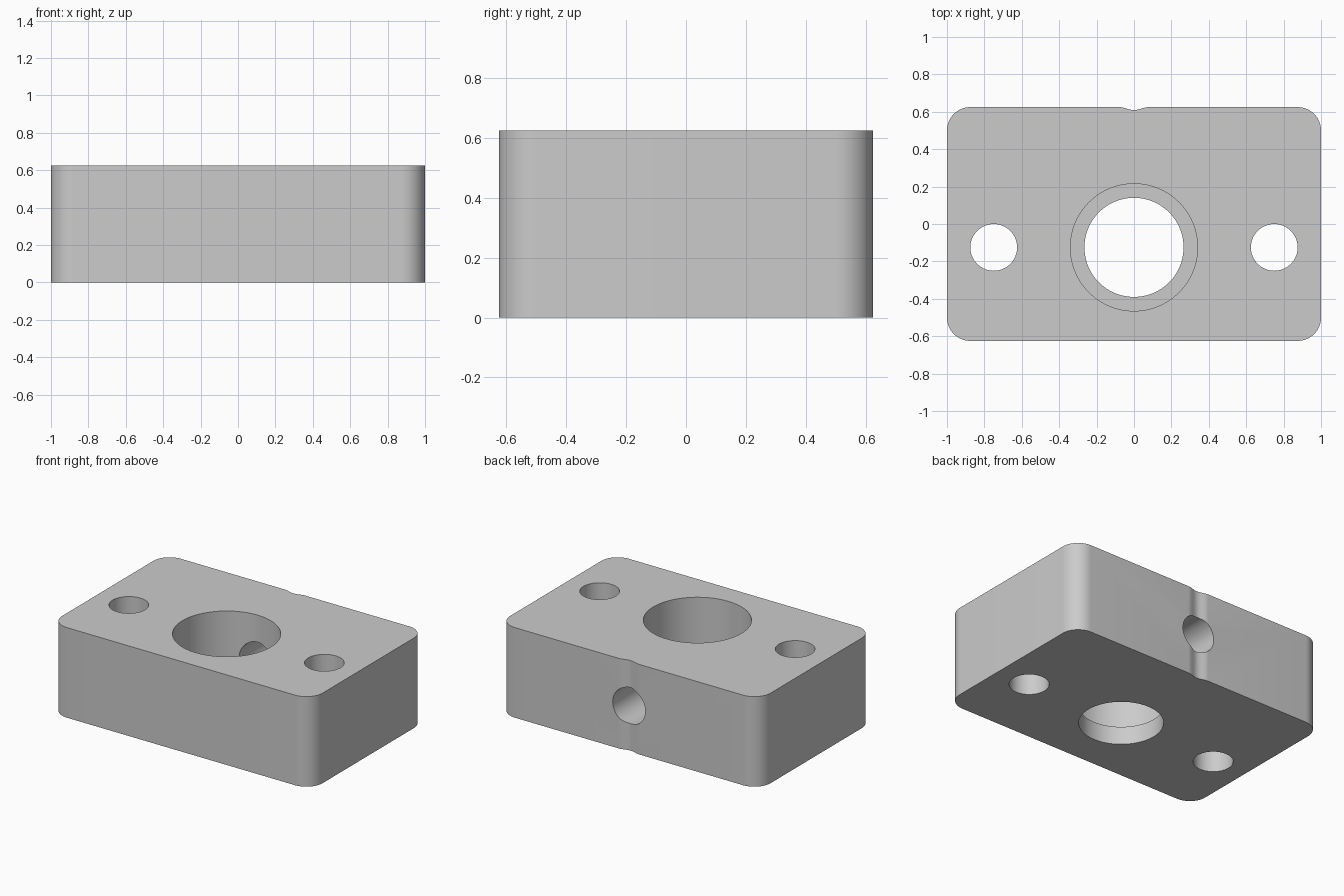
import bpy, bmesh, math
from mathutils import Vector

if "Cube" in bpy.data.objects:
    bpy.data.objects.remove(bpy.data.objects["Cube"])

HEIGHT, HALF_X, HALF_Y = 0.625, 1.0, 0.625
BORE_Y = -0.125

grey = bpy.data.materials.new("light grey")
grey.diffuse_color = (0.6, 0.6, 0.6, 1)
grey.use_nodes = True
grey.node_tree.nodes["Principled BSDF"].inputs["Base Color"].default_value = grey.diffuse_color


# Block outline: rounded rectangle with a shallow groove in the back edge
def outline():
    pts, r, n = [], 0.125, 16
    for k, (sx, sy) in enumerate([(-1, -1), (1, -1), (1, 1), (-1, 1)]):
        for i in range(n + 1):
            a = math.pi + (k + i / n) * math.pi / 2
            pts.append((sx * (HALF_X - r) + r * math.cos(a),
                        sy * (HALF_Y - r) + r * math.sin(a)))
        if k == 2:
            w, depth, m = 0.08, 0.016, 16
            for i in range(m + 1):
                x = w - 2 * w * i / m
                pts.append((x, HALF_Y - depth * 0.5 * (1 + math.cos(math.pi * x / w))))
    return pts


bm = bmesh.new()
base = bm.faces.new([bm.verts.new((x, y, 0)) for x, y in outline()])
top = bmesh.ops.extrude_face_region(bm, geom=[base])
bmesh.ops.translate(bm, vec=(0, 0, HEIGHT),
                    verts=[g for g in top["geom"] if isinstance(g, bmesh.types.BMVert)])
bmesh.ops.recalc_face_normals(bm, faces=bm.faces)
mesh = bpy.data.meshes.new("mounting_block")
bm.to_mesh(mesh)
bm.free()
block = bpy.data.objects.new("mounting_block", mesh)
bpy.context.collection.objects.link(block)
mesh.materials.append(grey)


# Round cutter running between two points
def drill(name, start, end, radius, sides=64):
    a, b = Vector(start), Vector(end)
    bpy.ops.mesh.primitive_cylinder_add(
        vertices=sides, radius=radius, depth=(b - a).length, location=(a + b) / 2,
        rotation=(b - a).to_track_quat('Z', 'Y').to_euler())
    cutter = bpy.context.object
    cutter.name = name
    cutter.data.materials.append(grey)
    cutter.hide_render = True
    mod = block.modifiers.new(name, 'BOOLEAN')
    mod.operation = 'DIFFERENCE'
    mod.solver = 'EXACT'
    mod.object = cutter
    return cutter


# Stepped centre bore, two bolt holes and the cross hole from the back
cutters = [
    drill("centre_bore", (0, BORE_Y, -0.2), (0, BORE_Y, 0.8), 0.265, 96),
    drill("counterbore", (0, BORE_Y, 0.125), (0, BORE_Y, 0.8), 0.34, 96),
    drill("bolt_hole_left", (-0.75, BORE_Y, -0.2), (-0.75, BORE_Y, 0.8), 0.125),
    drill("bolt_hole_right", (0.75, BORE_Y, -0.2), (0.75, BORE_Y, 0.8), 0.125),
    drill("cross_hole", (0, 0, HEIGHT / 2), (0, 0.8, HEIGHT / 2), 0.125),
]

# Apply the cuts, remove the cutters and smooth the curved walls
bpy.ops.object.select_all(action='DESELECT')
block.select_set(True)
bpy.context.view_layer.objects.active = block
for mod in list(block.modifiers):
    bpy.ops.object.modifier_apply(modifier=mod.name)
for c in cutters:
    bpy.data.objects.remove(c, do_unlink=True)
bpy.ops.object.shade_smooth_by_angle(angle=math.radians(30))
